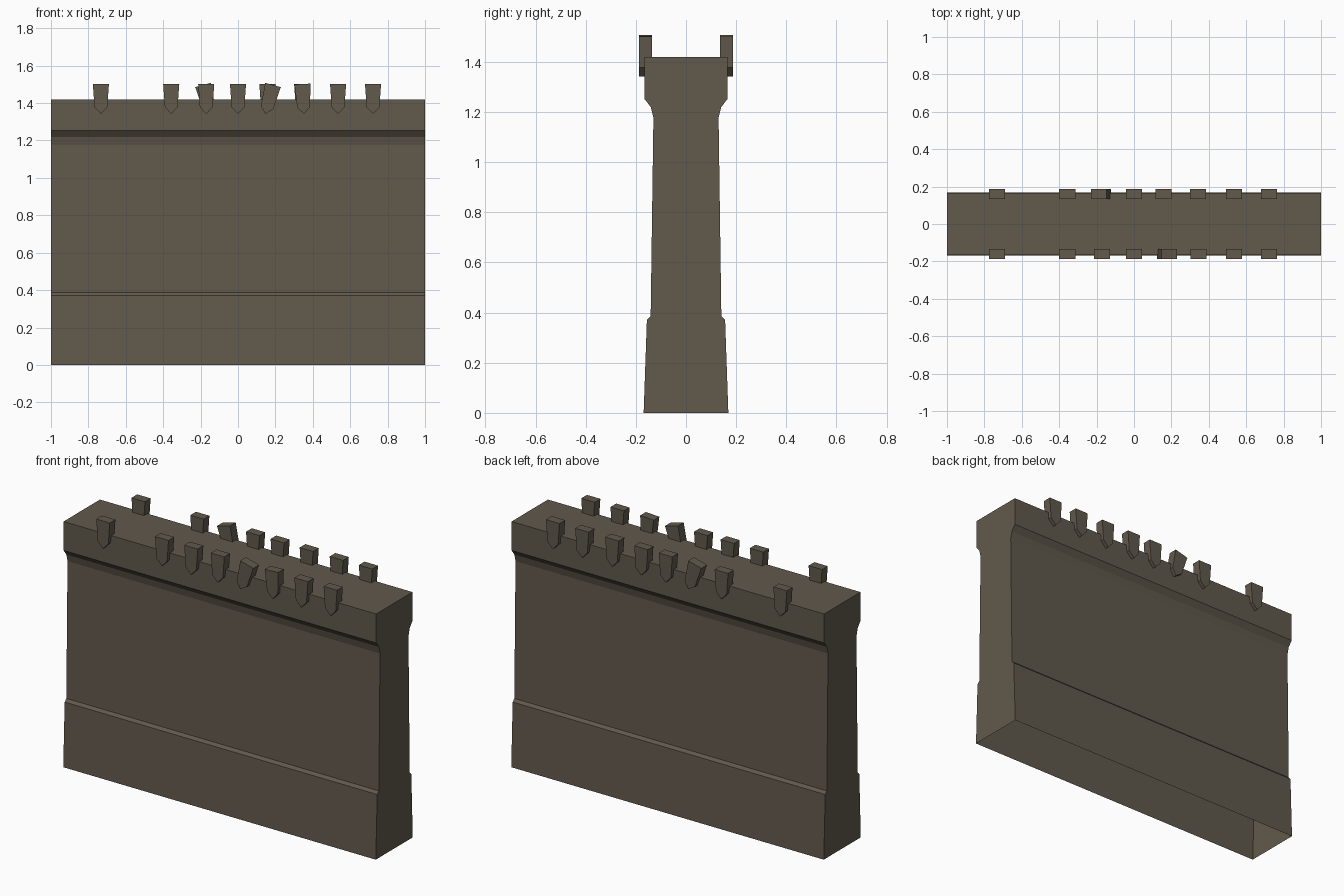
import bpy, bmesh, math
from mathutils import Matrix, Vector

if "Cube" in bpy.data.objects:
    bpy.data.objects.remove(bpy.data.objects["Cube"])

stone = bpy.data.materials.new("dark_stone")
stone.diffuse_color = (0.120, 0.100, 0.072, 1)
stone.use_nodes = True
stone.node_tree.nodes["Principled BSDF"].inputs["Base Color"].default_value = stone.diffuse_color


def make_object(name, bm):
    bmesh.ops.recalc_face_normals(bm, faces=bm.faces)
    mesh = bpy.data.meshes.new(name)
    bm.to_mesh(mesh)
    bm.free()
    mesh.materials.append(stone)
    obj = bpy.data.objects.new(name, mesh)
    bpy.context.collection.objects.link(obj)
    return obj


def extrude_outline(points, offset):
    """Closed prism from an outline of points pushed along an offset."""
    bm = bmesh.new()
    face = bm.faces.new([bm.verts.new(p) for p in points])
    ext = bmesh.ops.extrude_face_region(bm, geom=[face], use_keep_orig=True)
    verts = [g for g in ext["geom"] if isinstance(g, bmesh.types.BMVert)]
    bmesh.ops.translate(bm, verts=verts, vec=Vector(offset))
    return bm


# Wall: half section (y, z) mirrored, swept along x, open underneath
half = [(0.169, 0), (0.156, 0.372), (0.141, 0.387), (0.130, 1.177),
        (0.140, 1.219), (0.166, 1.253), (0.166, 1.42)]
section = half + [(-y, z) for y, z in reversed(half)]
bm = extrude_outline([(-1, y, z) for y, z in section], (2, 0, 0))
floor = [f for f in bm.faces if all(v.co.z < 1e-5 for v in f.verts)]
bmesh.ops.delete(bm, geom=floor, context="FACES_ONLY")
make_object("wall", bm)

# Pointed battlement blocks, origin at the tip: (x of tip, tilt in degrees)
block = [(0, 0), (0.034, 0.036), (0.043, 0.16), (-0.043, 0.16), (-0.034, 0.036)]
rows = {
    "front": (-0.187, [(-0.733, 0), (-0.357, 0), (-0.17, 0), (0, 0),
                       (0.146, 15), (0.353, -3), (0.535, 0), (0.722, 0)]),
    "back": (0.135, [(-0.733, 0), (-0.357, 0), (-0.146, -15), (0, 0),
                     (0.157, 0), (0.343, 0), (0.535, 0), (0.722, 0)]),
}
for side, (y, blocks) in rows.items():
    for i, (x, tilt) in enumerate(blocks):
        bm = extrude_outline([(px, 0, pz) for px, pz in block], (0, 0.052, 0))
        place = Matrix.Translation((x, y, 1.342)) @ Matrix.Rotation(math.radians(tilt), 4, "Y")
        bm.transform(place)
        make_object(f"{side}_battlement_{i + 1}", bm)
